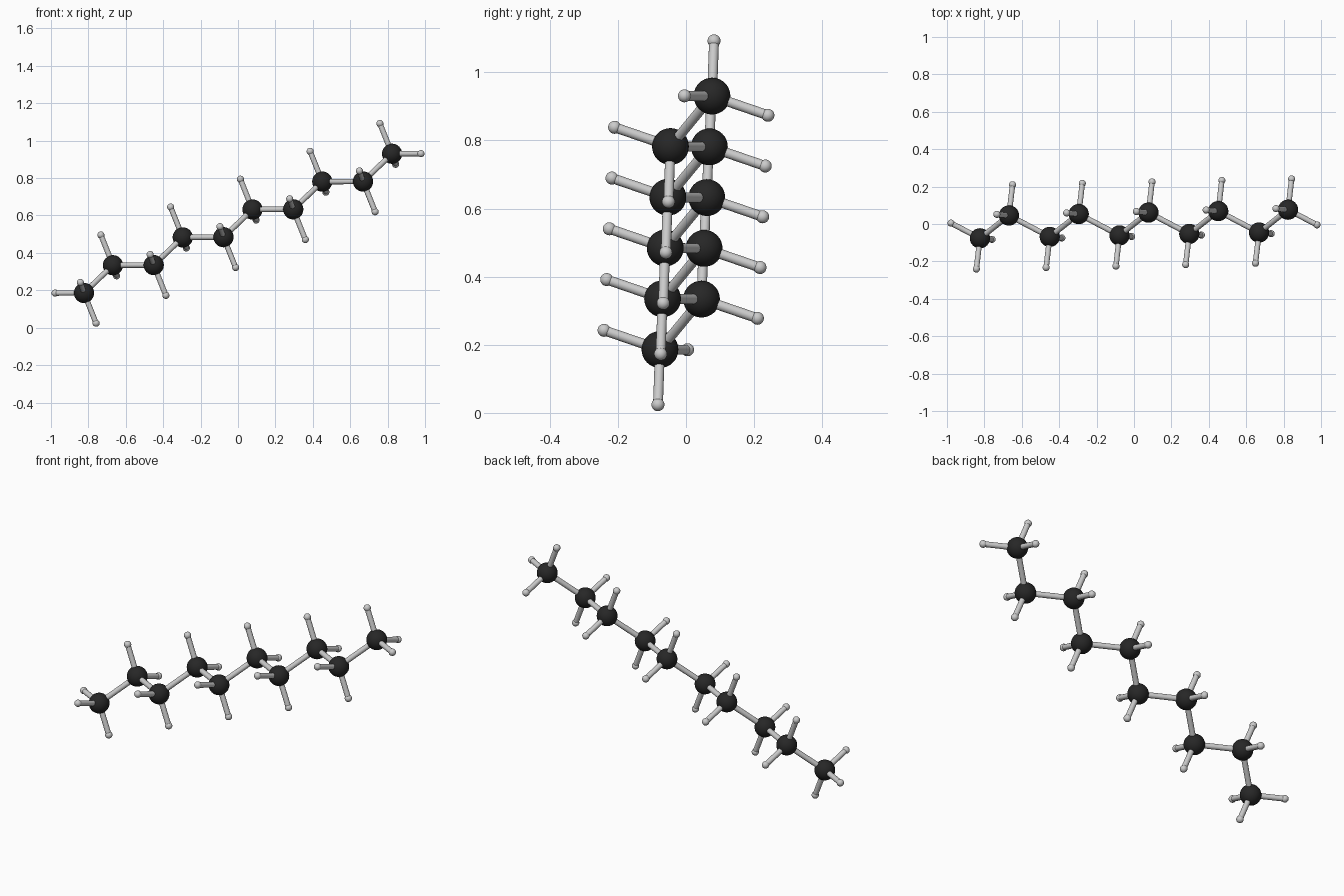
import bpy
from mathutils import Vector

if "Cube" in bpy.data.objects:
    bpy.data.objects.remove(bpy.data.objects["Cube"])

CARBON_R, HYDROGEN_R, BOND_R, CH_LENGTH = 0.054, 0.019, 0.0145, 0.1745

dark = bpy.data.materials.new("dark_atom")
dark.diffuse_color = (0.02, 0.02, 0.02, 1)
dark.use_nodes = True
dark.node_tree.nodes["Principled BSDF"].inputs["Base Color"].default_value = dark.diffuse_color


def ball(name, pos, radius, mat=None):
    bpy.ops.mesh.primitive_uv_sphere_add(segments=32, ring_count=16, radius=radius, location=pos)
    ob = bpy.context.object
    ob.name = name
    bpy.ops.object.shade_smooth()
    if mat:
        ob.data.materials.append(mat)


def stick(name, a, b):
    d = b - a
    bpy.ops.mesh.primitive_cylinder_add(vertices=24, radius=BOND_R, depth=d.length, location=(a + b) / 2)
    ob = bpy.context.object
    ob.name = name
    ob.rotation_mode = 'QUATERNION'
    ob.rotation_quaternion = d.to_track_quat('Z', 'Y')
    bpy.ops.object.shade_smooth_by_angle()


# Zigzag backbone, with one virtual atom beyond each end
rise = Vector((0.155, 0.122, 0.148))
period = Vector((0.373, 0.0077, 0.149))
start = Vector((0, 0, 0.558)) - (period * 4 + rise) / 2
chain = [start - period + rise]
for i in range(5):
    chain += [start + period * i, start + period * i + rise]
chain.append(start + period * 5)


def add_hydrogen(carbon, direction):
    tip = carbon + direction.normalized() * CH_LENGTH
    stick("hydrogen_bond", carbon, tip)
    ball("hydrogen_atom", tip, HYDROGEN_R)


for i in range(1, 11):
    c = chain[i]
    prev_dir = (chain[i - 1] - c).normalized()
    next_dir = (chain[i + 1] - c).normalized()
    ball("carbon_atom", c, CARBON_R, dark)
    if i < 10:
        stick("carbon_bond", c, chain[i + 1])
    # Two side hydrogens on every carbon
    out = -(prev_dir + next_dir).normalized()
    side = prev_dir.cross(next_dir).normalized()
    for s in (-1, 1):
        add_hydrogen(c, out * 0.588 + side * 0.809 * s)
    # Third hydrogen at the chain ends
    if i == 1:
        add_hydrogen(c, prev_dir)
    if i == 10:
        add_hydrogen(c, next_dir)
